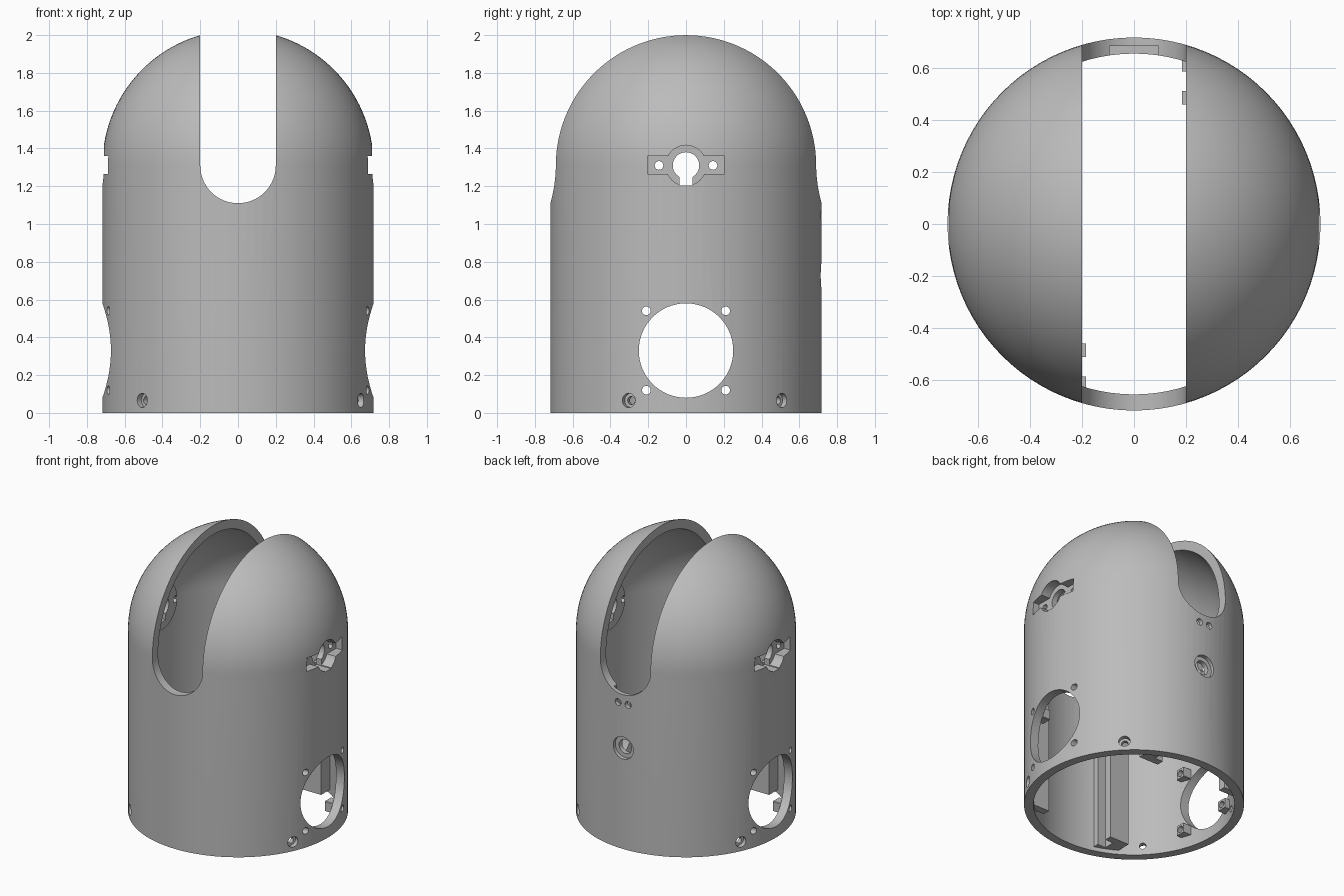
import bpy, bmesh, math
from mathutils import Matrix, Vector

if "Cube" in bpy.data.objects:
    bpy.data.objects.remove(bpy.data.objects["Cube"], do_unlink=True)

R_OUT, R_IN, Z_DOME = 0.718, 0.656, 1.31
SLOT = 0.2

grey = bpy.data.materials.new("plain grey")
grey.use_nodes = True
COLOUR = (0.5, 0.5, 0.5, 1)
grey.diffuse_color = COLOUR
grey.node_tree.nodes["Principled BSDF"].inputs["Base Color"].default_value = COLOUR


def add_object(name, bm):
    bmesh.ops.recalc_face_normals(bm, faces=bm.faces)
    mesh = bpy.data.meshes.new(name)
    bm.to_mesh(mesh)
    bm.free()
    mesh.materials.append(grey)
    obj = bpy.data.objects.new(name, mesh)
    bpy.context.collection.objects.link(obj)
    return obj


def box(name, low, high):
    bm = bmesh.new()
    low, high = Vector(low), Vector(high)
    mat = Matrix.Translation((low + high) / 2) @ Matrix.Diagonal((*(high - low), 1))
    bmesh.ops.create_cube(bm, size=1, matrix=mat)
    return add_object(name, bm)


def rod(name, start, end, radius, segments=32):
    """Cylinder between two points."""
    bm = bmesh.new()
    start, end = Vector(start), Vector(end)
    axis = end - start
    mat = Matrix.Translation((start + end) / 2) @ axis.to_track_quat('Z', 'Y').to_matrix().to_4x4()
    bmesh.ops.create_cone(bm, cap_ends=True, segments=segments, radius1=radius,
                          radius2=radius, depth=axis.length, matrix=mat)
    return add_object(name, bm)


def boolean(target, tool, operation='DIFFERENCE'):
    mod = target.modifiers.new("cut", 'BOOLEAN')
    mod.operation, mod.solver, mod.object = operation, 'EXACT', tool
    deps = bpy.context.evaluated_depsgraph_get()
    mesh = bpy.data.meshes.new_from_object(target.evaluated_get(deps))
    target.modifiers.clear()
    target.data = mesh


def cut(targets, tool):
    for target in targets:
        boolean(target, tool)
    bpy.data.objects.remove(tool, do_unlink=True)


# Domed shell, turned from a wall profile; the open crown lies inside the slot
def arc(radius, steps=28):
    last = math.acos(0.1 / radius)
    return [(radius * math.cos(last * i / steps), Z_DOME + radius * math.sin(last * i / steps))
            for i in range(steps + 1)]


profile = [(R_OUT, 0)] + arc(R_OUT) + arc(R_IN)[::-1] + [(R_IN, 0)]
SEGMENTS = 96
bm = bmesh.new()
rings = []
for i in range(SEGMENTS):
    a = math.tau * i / SEGMENTS
    rings.append([bm.verts.new((r * math.cos(a), r * math.sin(a), z)) for r, z in profile])
for i in range(SEGMENTS):
    here, after = rings[i], rings[(i + 1) % SEGMENTS]
    for j in range(len(profile)):
        k = (j + 1) % len(profile)
        bm.faces.new((here[j], after[j], after[k], here[k]))
shell = add_object("domed_shell", bm)

# Round-bottomed slot through the dome
bm = bmesh.new()
outline = [(SLOT, 2.2), (-SLOT, 2.2)]
outline += [(-SLOT * math.cos(math.pi * i / 32), Z_DOME - SLOT * math.sin(math.pi * i / 32))
            for i in range(33)]
face = bm.faces.new([bm.verts.new((x, -1, z)) for x, z in outline])
moved = bmesh.ops.extrude_face_region(bm, geom=[face])["geom"]
bmesh.ops.translate(bm, vec=(0, 2, 0), verts=[v for v in moved if isinstance(v, bmesh.types.BMVert)])
cut([shell], add_object("slot_cutter", bm))

parts = [shell]
for side, word in ((1, "left"), (-1, "right")):
    # Pivot mount: inner boss, recess with ears, keyhole and two screw holes
    boss = rod(word + "_pivot_boss", (side * 0.6, 0, Z_DOME), (side * 0.68, 0, Z_DOME), 0.165, 48)
    both = [shell, boss]
    cut(both, rod("recess", (side * 0.64, 0, Z_DOME), (side, 0, Z_DOME), 0.107, 48))
    cut(both, box("ears", (min(side * 0.64, side), -0.203, 1.265), (max(side * 0.64, side), 0.203, 1.36)))
    cut(both, rod("pivot", (side * 0.5, 0, Z_DOME), (side, 0, Z_DOME), 0.07, 40))
    cut(both, box("key", (min(side * 0.5, side), -0.034, 1.203), (max(side * 0.5, side), 0.034, Z_DOME)))
    for y in (-0.143, 0.143):
        cut(both, rod("screw", (side * 0.5, y, Z_DOME), (side, y, Z_DOME), 0.023, 20))
    parts.append(boss)

    # Large side opening with four screw holes and small inner blocks
    cut([shell], rod("opening", (side * 0.4, 0, 0.33), (side, 0, 0.33), 0.25, 64))
    for y in (-0.21, 0.21):
        for z in (0.12, 0.54):
            lug = box(word + "_screw_lug", (min(side * 0.57, side * 0.65), y - 0.035, z - 0.035),
                      (max(side * 0.57, side * 0.65), y + 0.035, z + 0.035))
            cut([lug], rod("opening", (side * 0.4, 0, 0.33), (side, 0, 0.33), 0.25, 64))
            cut([shell, lug], rod("screw", (side * 0.4, y, z), (side, y, z), 0.023, 20))
            parts.append(lug)

# Countersunk fixing holes round the foot
for degrees in (45, 155, 225, 335):
    a = math.radians(degrees)
    d = Vector((math.cos(a), math.sin(a), 0))
    up = Vector((0, 0, 0.066))
    cut([shell], rod("sink", d * 0.685 + up, d * 0.8 + up, 0.038, 28))
    cut([shell], rod("bore", d * 0.55 + up, d * 0.8 + up, 0.022, 20))

# Back: stepped socket hole, two small holes and an inner pocket under the slot
cut([shell], rod("socket", (0, 0.69, 0.727), (0, 0.9, 0.727), 0.08, 40))
cut([shell], rod("socket_bore", (0, 0.5, 0.727), (0, 0.9, 0.727), 0.05, 32))
for x in (-0.04, 0.04):
    cut([shell], rod("pin", (x, 0.5, 1.047), (x, 0.9, 1.047), 0.024, 20))
cut([shell], box("pocket", (-0.095, 0.5, 0.99), (0.095, 0.686, 1.25)))

# Vertical board rails with grooves, repeated half a turn round
limit = rod("rail_limit", (0, 0, -1), (0, 0, 2), 0.68, 96)
for name, low, high, groove_low, groove_high in (
        ("near_rail", 0.185, 0.34, 0.1, 0.25),
        ("far_rail", -0.5, -0.34, -0.4, -0.3)):
    for turn, word in ((0, "back_"), (math.pi, "front_")):
        rail = box(word + name, (low, 0.46, 0.03), (high, 0.63, 0.9))
        cut([rail], box("groove", (groove_low, 0.512, -0.1), (groove_high, 0.588, 1)))
        boolean(rail, limit, 'INTERSECT')
        rail.data.transform(Matrix.Rotation(turn, 4, 'Z'))
        parts.append(rail)
bpy.data.objects.remove(limit, do_unlink=True)

# Smooth curved walls, keep cut edges crisp
bpy.ops.object.select_all(action='DESELECT')
for part in parts:
    part.select_set(True)
bpy.context.view_layer.objects.active = shell
bpy.ops.object.shade_smooth_by_angle(angle=math.radians(30))
